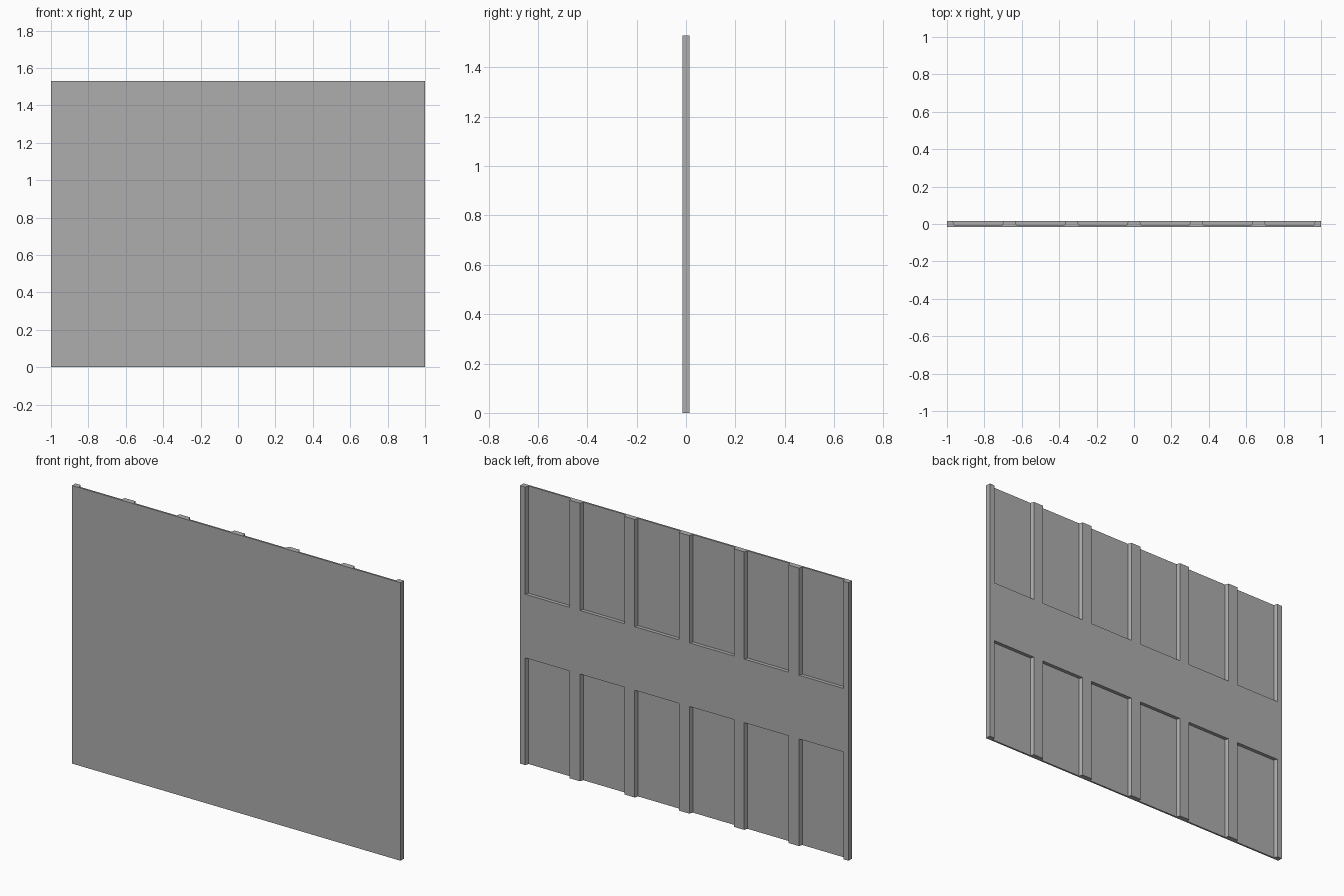
import bpy
import bmesh

if "Cube" in bpy.data.objects:
    bpy.data.objects.remove(bpy.data.objects["Cube"])

W, H = 1.0, 1.53                          # half width, height
Y_FRONT, Y_SKIN, Y_BACK = -0.015, -0.005, 0.015
BAND_LOW, BAND_HIGH = 0.59, 0.94          # middle rail
BASE, TOP = 0.038, 0.031                  # rib half widths at skin and back

grey = bpy.data.materials.new("panel_grey")
grey.diffuse_color = (0.42, 0.42, 0.42, 1)
grey.use_nodes = True
grey.node_tree.nodes["Principled BSDF"].inputs["Base Color"].default_value = grey.diffuse_color


def prism(name, profile, z0, z1):
    """Extrude an (x, y) outline from z0 to z1."""
    bm = bmesh.new()
    face = bm.faces.new([bm.verts.new((x, y, z0)) for x, y in profile])
    ext = bmesh.ops.extrude_face_region(bm, geom=[face])
    verts = [g for g in ext["geom"] if isinstance(g, bmesh.types.BMVert)]
    bmesh.ops.translate(bm, verts=verts, vec=(0, 0, z1 - z0))
    bmesh.ops.recalc_face_normals(bm, faces=bm.faces)
    mesh = bpy.data.meshes.new(name)
    bm.to_mesh(mesh)
    bm.free()
    mesh.materials.append(grey)
    obj = bpy.data.objects.new(name, mesh)
    bpy.context.collection.objects.link(obj)
    return obj


# Flat front sheet
prism("front_sheet", [(-W, Y_FRONT), (W, Y_FRONT), (W, Y_SKIN), (-W, Y_SKIN)], 0, H)

# Full-height ribs, with half ribs at both ends
for i in range(-3, 4):
    c = i / 3
    clip = lambda x: max(-W, min(W, x))
    prism("edge_rib" if abs(i) == 3 else "rib",
          [(clip(c - BASE), Y_SKIN), (clip(c + BASE), Y_SKIN),
           (clip(c + TOP), Y_BACK), (clip(c - TOP), Y_BACK)], 0, H)

# Middle rail filling the bays between the ribs
for i in range(-3, 3):
    a, b = i / 3, (i + 1) / 3
    prism("middle_rail",
          [(a + BASE, Y_SKIN), (b - BASE, Y_SKIN),
           (b - TOP, Y_BACK), (a + TOP, Y_BACK)], BAND_LOW, BAND_HIGH)
